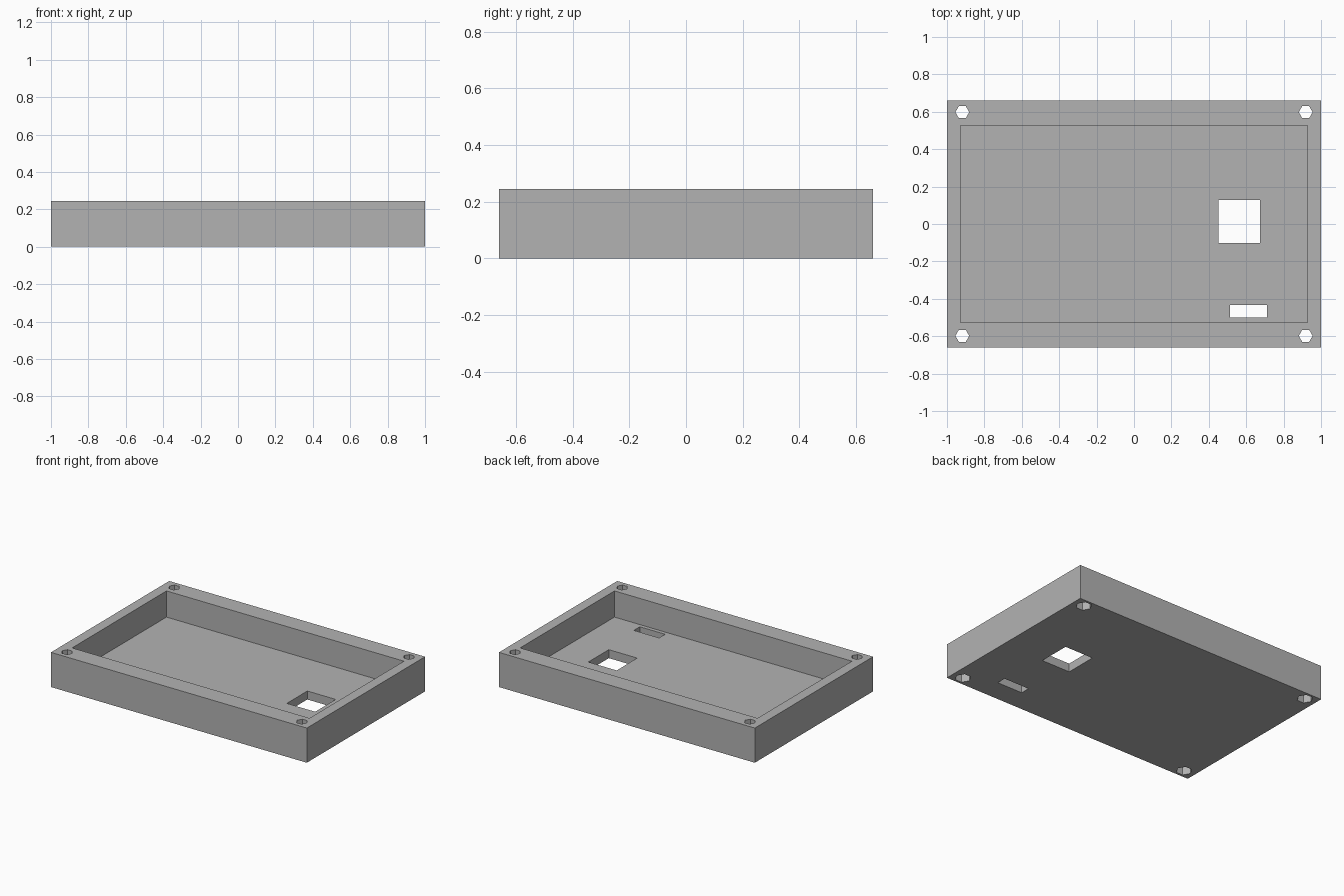
import bpy
from math import radians

default = bpy.data.objects.get("Cube")
if default:
    bpy.data.objects.remove(default, do_unlink=True)

HEIGHT = 0.245
FLOOR = 0.06

grey = bpy.data.materials.new("plain_grey")
grey.use_nodes = True
color = (0.45, 0.45, 0.45, 1)
grey.diffuse_color = color
grey.node_tree.nodes["Principled BSDF"].inputs["Base Color"].default_value = color


def box(name, x, y, z):
    """Box spanning the given (low, high) ranges."""
    spans = (x, y, z)
    bpy.ops.mesh.primitive_cube_add(size=1, location=[(a + b) / 2 for a, b in spans])
    ob = bpy.context.object
    ob.name = name
    ob.scale = [b - a for a, b in spans]
    bpy.ops.object.transform_apply(location=True, rotation=False, scale=True)
    return ob


def hexagon(name, x, y, radius, low, high):
    """Upright hexagonal prism with corners pointing along x."""
    bpy.ops.mesh.primitive_cylinder_add(
        vertices=6, radius=radius, depth=high - low,
        location=(x, y, (low + high) / 2), rotation=(0, 0, radians(30)))
    bpy.context.object.name = name
    return bpy.context.object


def cut(target, cutter):
    """Subtract the cutter from the target and discard it."""
    mod = target.modifiers.new("cut", 'BOOLEAN')
    mod.operation = 'DIFFERENCE'
    mod.solver = 'EXACT'
    mod.object = cutter
    bpy.context.view_layer.objects.active = target
    bpy.ops.object.modifier_apply(modifier=mod.name)
    bpy.data.objects.remove(cutter, do_unlink=True)


# Outer block
tray = box("enclosure_tray", (-1, 1), (-0.66, 0.66), (0, HEIGHT))

# Open cavity
cut(tray, box("cavity", (-0.928, 0.928), (-0.527, 0.527), (FLOOR, 1)))

# Square window and slot through the floor
cut(tray, box("window", (0.453, 0.675), (-0.102, 0.127), (-0.1, 0.15)))
cut(tray, box("slot", (0.513, 0.711), (-0.50, -0.433), (-0.1, 0.15)))

# Corner screw holes with nut recesses underneath
for sx in (-1, 1):
    for sy in (-1, 1):
        x, y = sx * 0.918, sy * 0.598
        cut(tray, hexagon("screw_hole", x, y, 0.037, -0.1, 0.4))
        cut(tray, hexagon("nut_recess", x, y, 0.052, -0.1, FLOOR))

tray.data.materials.clear()
tray.data.materials.append(grey)
for poly in tray.data.polygons:
    poly.material_index = 0
    poly.use_smooth = False
